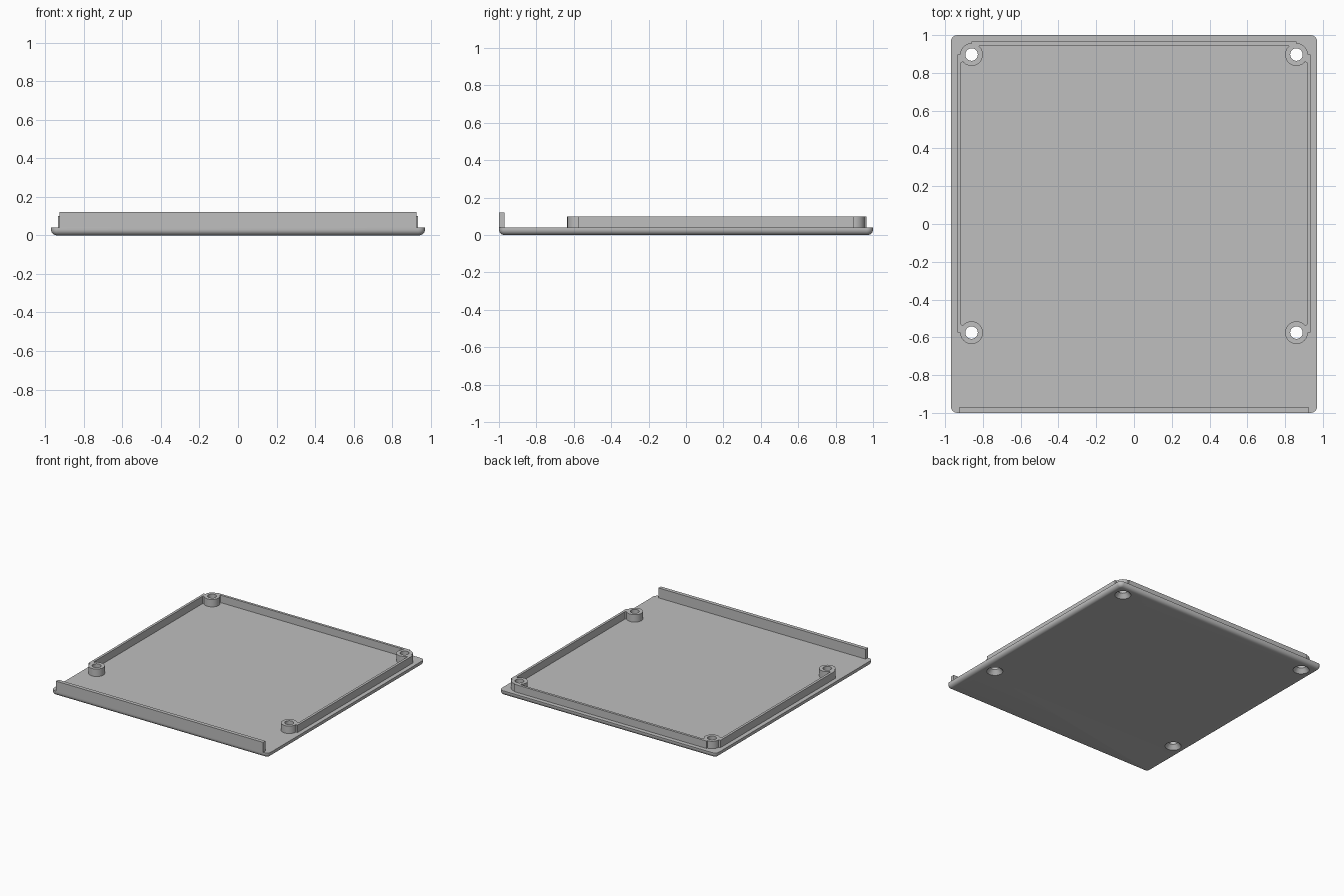
import bpy, bmesh, math
from mathutils import Vector

cube = bpy.data.objects.get("Cube")
if cube:
    bpy.data.objects.remove(cube, do_unlink=True)

HALF_X, HALF_Y = 0.97, 1.0
PLATE_H, RIM_H, LIP_H = 0.04, 0.10, 0.12
BOSS_X, BOSS_BACK, BOSS_FRONT = 0.86, 0.897, -0.575
BOSS_R, HOLE_R, SINK_R = 0.06, 0.033, 0.06
SEG = 48

grey = bpy.data.materials.new("plain grey")
grey.use_nodes = True
grey.diffuse_color = (0.52, 0.52, 0.52, 1)
grey.node_tree.nodes["Principled BSDF"].inputs["Base Color"].default_value = grey.diffuse_color


def finish(name, bm, smooth=True):
    bmesh.ops.recalc_face_normals(bm, faces=bm.faces)
    mesh = bpy.data.meshes.new(name)
    bm.to_mesh(mesh)
    bm.free()
    mesh.materials.append(grey)
    ob = bpy.data.objects.new(name, mesh)
    bpy.context.collection.objects.link(ob)
    bpy.ops.object.select_all(action="DESELECT")
    ob.select_set(True)
    bpy.context.view_layer.objects.active = ob
    if smooth:
        bpy.ops.object.shade_smooth_by_angle(angle=math.radians(30))
    return ob


def loft(rings, closed=False):
    """Skin a stack of equal rings, capping the ends or joining them up."""
    bm = bmesh.new()
    loops = [[bm.verts.new(p) for p in ring] for ring in rings]
    pairs = list(zip(loops, loops[1:]))
    if closed:
        pairs.append((loops[-1], loops[0]))
    else:
        bm.faces.new(loops[0])
        bm.faces.new(loops[-1])
    for a, b in pairs:
        for i in range(len(a)):
            j = (i + 1) % len(a)
            bm.faces.new((a[i], a[j], b[j], b[i]))
    return bm


def circle(x, y, r, z):
    return [Vector((x + r * math.cos(2 * math.pi * i / SEG),
                    y + r * math.sin(2 * math.pi * i / SEG), z)) for i in range(SEG)]


def rounded_rect(inset, z, r=0.035, steps=6):
    pts = []
    corners = ((1, 1), (-1, 1), (-1, -1), (1, -1))
    for k, (sx, sy) in enumerate(corners):
        for i in range(steps + 1):
            a = math.pi / 2 * (k + i / steps)
            pts.append(Vector((sx * (HALF_X - r) + (r - inset) * math.cos(a),
                               sy * (HALF_Y - r) + (r - inset) * math.sin(a), z)))
    return pts


def prism(name, outline, z0, z1):
    return finish(name, loft([[Vector((x, y, z)) for x, y in outline] for z in (z0, z1)]), False)


def bar(name, x0, x1, y0, y1, top):
    return prism(name, [(x0, y0), (x1, y0), (x1, y1), (x0, y1)], PLATE_H - 0.002, top)


# Base plate with a rounded lower edge
R = 0.03
rings = []
for i in range(7):
    a = math.pi / 2 * i / 6
    rings.append(rounded_rect(R * (1 - math.sin(a)), R * (1 - math.cos(a))))
rings.append(rounded_rect(0, PLATE_H))
plate = finish("base_plate", loft(rings), False)

bosses = [(side, "left" if side > 0 else "right", end, y)
          for side in (1, -1) for end, y in (("back", BOSS_BACK), ("front", BOSS_FRONT))]

# Countersunk screw holes through the plate
for side, side_name, end, y in bosses:
    x = side * BOSS_X
    slope = (SINK_R - HOLE_R) / 0.034
    cutter = finish("hole_cutter", loft([
        circle(x, y, SINK_R + 0.02 * slope, -0.02),
        circle(x, y, HOLE_R, 0.034), circle(x, y, HOLE_R, 0.08)]), False)
    cutter.hide_render = True
    mod = plate.modifiers.new("hole", "BOOLEAN")
    mod.operation, mod.solver, mod.object = "DIFFERENCE", "EXACT", cutter
    bpy.context.view_layer.objects.active = plate
    bpy.ops.object.modifier_apply(modifier=mod.name)
    bpy.data.objects.remove(cutter, do_unlink=True)
bpy.ops.object.select_all(action="DESELECT")
plate.select_set(True)
bpy.context.view_layer.objects.active = plate
bpy.ops.object.shade_smooth_by_angle(angle=math.radians(30))

# Screw bosses, each with a gusset that joins it to the rim
for side, side_name, end, y in bosses:
    x = side * BOSS_X
    z0 = PLATE_H - 0.002
    finish(f"{end}_{side_name}_boss", loft([
        circle(x, y, BOSS_R, z0), circle(x, y, BOSS_R, RIM_H),
        circle(x, y, HOLE_R, RIM_H), circle(x, y, HOLE_R, z0)], closed=True))
    inward = -1 if end == "back" else 1
    prism(f"{end}_{side_name}_gusset",
          [(side * 0.917, y), (side * 0.917, y + inward * 0.045),
           (side * 0.897, y + inward * 0.03)], z0, RIM_H)
    if end == "back":
        prism(f"back_{side_name}_inner_gusset",
              [(x, 0.947), (x - side * 0.045, 0.947), (x - side * 0.03, 0.932)], z0, RIM_H)

# Rim walls between the bosses
for side, side_name in ((1, "left"), (-1, "right")):
    bar(f"{side_name}_rim", side * 0.915, side * 0.935, BOSS_FRONT, BOSS_BACK, RIM_H)
bar("back_rim", -BOSS_X, BOSS_X, 0.945, 0.965, RIM_H)

# Taller lip along the front edge
bar("front_lip", -0.925, 0.925, -HALF_Y, -0.97, LIP_H)
